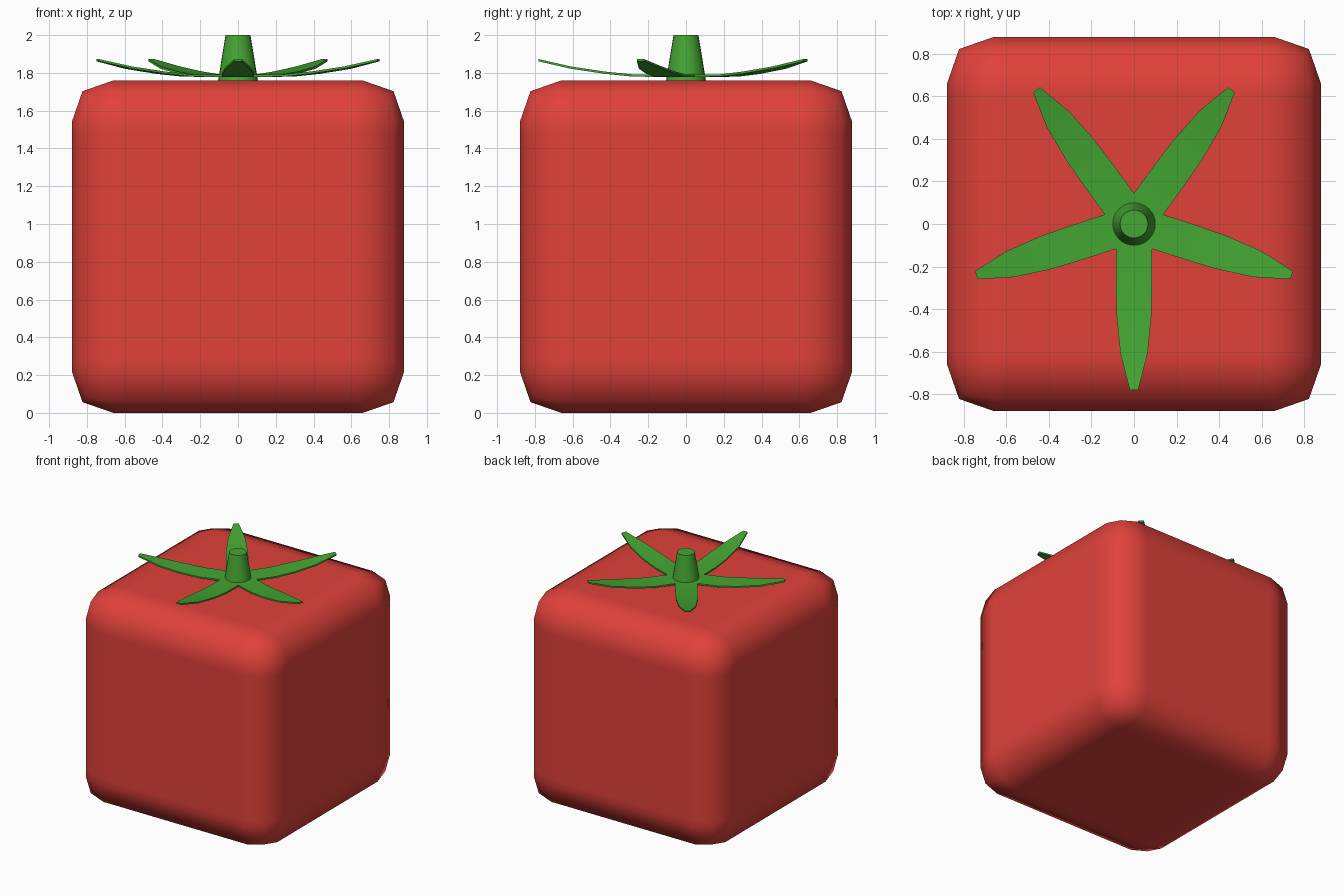
import bpy, bmesh, math
from mathutils import Matrix

if "Cube" in bpy.data.objects:
    bpy.data.objects.remove(bpy.data.objects["Cube"])


def material(name, rgb):
    m = bpy.data.materials.new(name)
    m.diffuse_color = (*rgb, 1)
    m.use_nodes = True
    m.node_tree.nodes["Principled BSDF"].inputs["Base Color"].default_value = m.diffuse_color
    return m


RED = material("tomato red", (0.745, 0.053, 0.042))
GREEN = material("leaf green", (0.058, 0.38, 0.033))


def make_object(name, bm, mat, angle=None):
    bmesh.ops.recalc_face_normals(bm, faces=bm.faces)
    me = bpy.data.meshes.new(name)
    bm.to_mesh(me)
    bm.free()
    ob = bpy.data.objects.new(name, me)
    bpy.context.collection.objects.link(ob)
    me.materials.append(mat)
    if angle:
        bpy.ops.object.select_all(action='DESELECT')
        ob.select_set(True)
        bpy.context.view_layer.objects.active = ob
        bpy.ops.object.shade_smooth_by_angle(angle=math.radians(angle))
    return ob


# Body: cube with softly rounded edges
bm = bmesh.new()
bmesh.ops.create_cube(bm, size=1.76, matrix=Matrix.Translation((0, 0, 0.88)))
bmesh.ops.bevel(bm, geom=bm.edges[:], offset=0.22, offset_type='OFFSET',
                segments=2, profile=0.55, affect='EDGES')
# Support loops keep the flat sides flat under smooth shading
for axis in range(3):
    for s in (-0.6, 0.6):
        co, no = [0, 0, 0.88], [0, 0, 0]
        co[axis] += s
        no[axis] = 1
        bmesh.ops.bisect_plane(bm, geom=bm.verts[:] + bm.edges[:] + bm.faces[:],
                               plane_co=co, plane_no=no)
make_object("body", bm, RED, 60)

# Stem: tapered peg
bm = bmesh.new()
bmesh.ops.create_cone(bm, cap_ends=True, segments=24, radius1=0.107, radius2=0.066,
                      depth=0.25, matrix=Matrix.Translation((0, 0, 1.875)))
make_object("stem", bm, GREEN, 40)

# Leaves: five thin strips curving upwards, (distance, half width, top height)
PROFILE = [(0.0, 0.085, 1.79), (0.28, 0.085, 1.792), (0.43, 0.082, 1.807),
           (0.61, 0.064, 1.834), (0.78, 0.02, 1.873)]
THICK = 0.012
for i in range(5):
    bm = bmesh.new()
    rings = []
    for r, w, z in PROFILE:
        rings.append([bm.verts.new(p) for p in
                      ((r, -w, z), (r, w, z), (r, w, z - THICK), (r, -w, z - THICK))])
    for a, b in zip(rings, rings[1:]):
        for k in range(4):
            n = (k + 1) % 4
            bm.faces.new((a[k], a[n], b[n], b[k]))
    bm.faces.new(rings[0])
    bm.faces.new(rings[-1])
    bm.transform(Matrix.Rotation(math.radians(-90 + 72 * i), 4, 'Z'))
    make_object(f"leaf_{i + 1}", bm, GREEN, 30)
